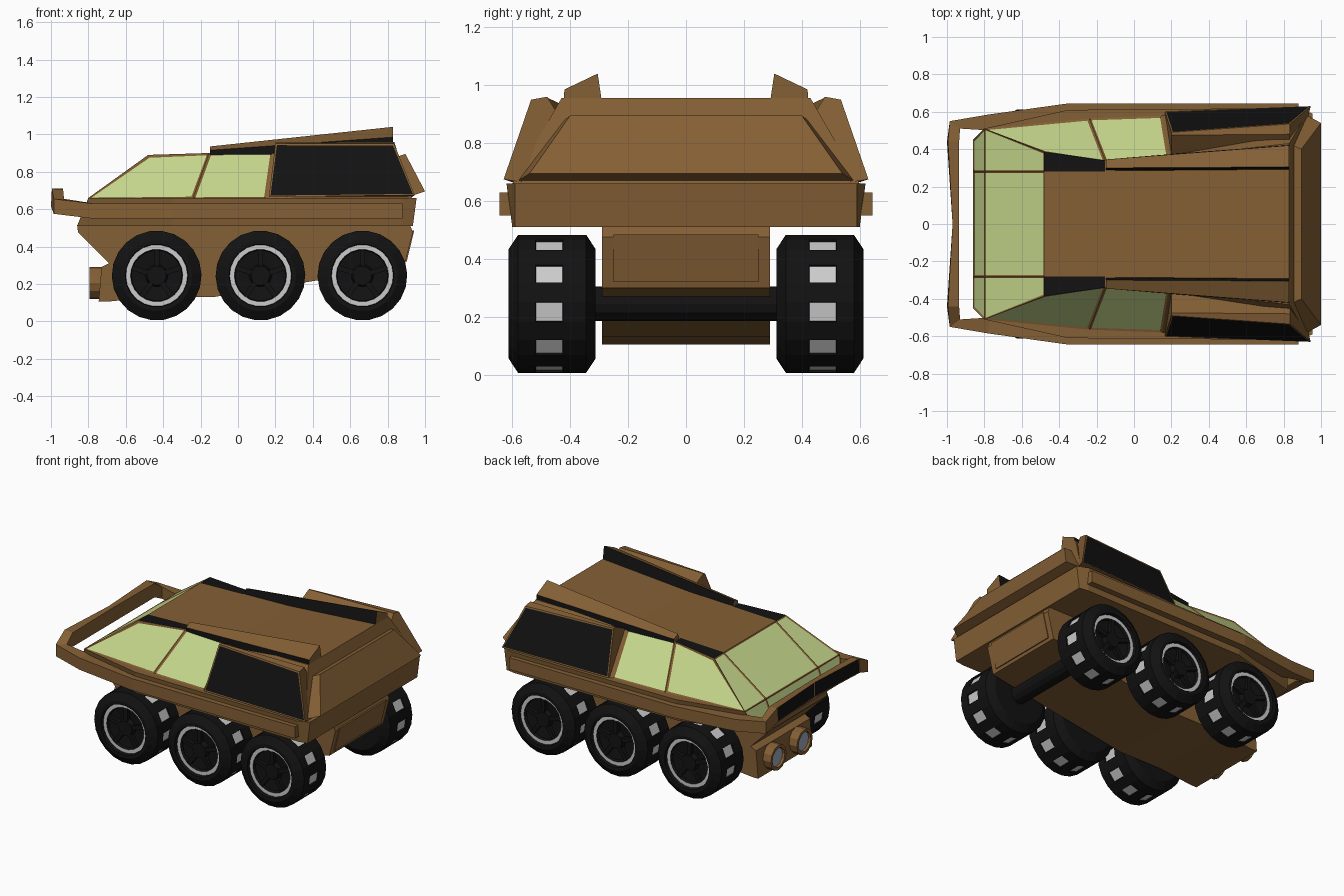
import bpy, bmesh
from math import sin, cos, pi, radians

if "Cube" in bpy.data.objects:
    bpy.data.objects.remove(bpy.data.objects["Cube"])


def material(name, rgb):
    m = bpy.data.materials.new(name)
    m.diffuse_color = (*rgb, 1)
    m.use_nodes = True
    m.node_tree.nodes["Principled BSDF"].inputs["Base Color"].default_value = m.diffuse_color
    return m


BROWN = material("brown_paint", (0.23, 0.115, 0.035))
BLACK = material("black_trim", (0.006, 0.006, 0.006))
GLASS = material("green_glass", (0.56, 0.68, 0.26))
GREY = material("light_grey", (0.6, 0.6, 0.6))
LENS = material("lens", (0.36, 0.4, 0.5))


def loft(name, rings, mat, paint=None, split=False):
    """Bridge rings of points; paint = {face index: (material, inset, depth)}."""
    bm = bmesh.new()
    rows = [[bm.verts.new(p) for p in r] for r in rings]
    n = len(rows[0])
    faces = []
    for a, b in zip(rows, rows[1:]):
        for i in range(n):
            j = (i + 1) % n
            faces.append(bm.faces.new((a[i], a[j], b[j], b[i])))
    front = rows[0]
    if split:  # eight-point front end divided into three panes
        for q in ((0, 1, 2, 7), (7, 2, 3, 6), (6, 3, 4, 5)):
            faces.append(bm.faces.new([front[k] for k in q]))
    else:
        faces.append(bm.faces.new(front))
    faces.append(bm.faces.new(rows[-1]))
    bmesh.ops.recalc_face_normals(bm, faces=bm.faces[:])
    slots = [mat]
    for k, (m, inset, depth) in (paint or {}).items():
        if m not in slots:
            slots.append(m)
        f = faces[k]
        if inset:
            bmesh.ops.inset_individual(bm, faces=[f], thickness=inset, depth=depth)
        f.material_index = slots.index(m)
    me = bpy.data.meshes.new(name)
    bm.to_mesh(me)
    bm.free()
    for m in slots:
        me.materials.append(m)
    ob = bpy.data.objects.new(name, me)
    bpy.context.collection.objects.link(ob)
    return ob


def flip(ring, s):
    return [(x, y * s, z) for x, y, z in ring]


def both(name, rings, mat, paint=None):
    for s, side in ((1, "left"), (-1, "right")):
        loft(f"{name}_{side}", [flip(r, s) for r in rings], mat, paint)


def section(b, t, q=0.28):
    """Symmetric eight-point section from a lower and an upper corner."""
    half = [(b[0], q, b[2]), b, t, (t[0], q, t[2])]
    mir = flip(half, -1)[::-1]
    return half[1:] + mir + half[:1]


# Belt body with lower windscreen
belt = [((-.86, .45, .51), (-.80, .51, .66)), ((-.35, .59, .51), (-.35, .61, .66)),
        ((.87, .60, .51), (.88, .62, .66)), ((.935, .59, .51), (.955, .59, .66))]
loft("belt_body", [section(*p) for p in belt], BROWN,
     {24 + i: (GLASS, .012, -.005) for i in range(3)}, split=True)

# Cabin with side windows, windscreen and black roof flanks
cabin = [((-.80, .51, .66), (-.48, .385, .89)), ((-.24, .565, .66), (-.155, .34, .90)),
         ((.15, .58, .66), (.185, .36, .91)), ((.93, .60, .66), (.83, .43, .955))]
paint = {k: (GLASS, .016, -.006) for k in (0, 4, 8, 12)}
paint.update({24 + i: (GLASS, .012, -.005) for i in range(3)})
paint.update({k: (BLACK, 0, 0) for k in (1, 3)})
loft("cabin", [section(*p) for p in cabin], BROWN, paint, split=True)

# Lower hull
hull = [(-.86, .515), (-.855, .475), (-.69, .31), (-.73, .29), (-.745, .105), (-.70, .105),
        (-.45, .13), (-.13, .13), (.40, .215), (.89, .30), (.935, .475), (.92, .515)]
loft("lower_hull", [[(x, s * .29, z) for x, z in hull] for s in (1, -1)], BROWN)
loft("rear_hatch", [[(.89 + d, -.25, .32), (.89 + d, .25, .32),
                     (.93 + d, .25, .485), (.93 + d, -.25, .485)] for d in (0, .012)], BROWN)

# Side strips running into the front bumper
strip = [(.88, .645, .88, .58, .55, .63), (-.35, .645, -.35, .58, .55, .63),
         (-.78, .585, -.77, .50, .55, .63), (-.985, .55, -.93, .51, .575, .655),
         (-.985, .44, -.935, .44, .61, .705)]
half = [[(ox, oy, a), (ox, oy, b), (ix, iy, b), (ix, iy, a)] for ox, oy, ix, iy, a, b in strip]
mid = [(-.97, 0, .61), (-.97, 0, .71), (-.935, 0, .71), (-.935, 0, .61)]
bumper = half + [mid] + [flip(r, -1) for r in half[::-1]]
# stretch the middle slightly forward to the full length
bumper[4] = [(-1.0, .44, .615), (-.995, .44, .71), (-.935, .44, .705), (-.935, .44, .61)]
bumper[6] = flip(bumper[4], -1)
loft("side_strip_and_bumper", bumper, BROWN, {k: (BLACK, .006, -.003) for k in (16, 20)})

# Rear side panels
both("rear_side_panel",
     [[(.165, .60, .665), (.20, .49, .95), (.20, .475, .955), (.20, .37, .905), (.17, .55, .665)],
      [(.945, .63, .675), (.835, .535, .95), (.835, .48, .96), (.835, .43, .88), (.93, .57, .665)]],
     BROWN, {0: (BLACK, .012, 0)})

# Roof fins
both("roof_fin",
     [[(-.15, .285, .89), (-.15, .30, .935), (-.15, .345, .915), (-.15, .345, .89)],
      [(.83, .29, .94), (.83, .305, 1.04), (.83, .42, .985), (.83, .425, .90)]],
     BROWN, {0: (BLACK, 0, 0), 2: (BLACK, 0, 0)})

# Tailgate slab
loft("tailgate", [[(.85, -.42, .88), (.85, .42, .88), (.925, .58, .67), (.925, -.58, .67)],
                  [(.895, -.40, .895), (.895, .40, .895), (1.0, .54, .695), (1.0, -.54, .695)]], BROWN)


def ring_y(cx, cz, r, y, n, turn=0.0):
    return [(cx + r * cos(turn + 2 * pi * i / n), y, cz + r * sin(turn + 2 * pi * i / n))
            for i in range(n)]


def ring_x(x, cy, cz, r, n):
    return [(x, cy + r * cos(2 * pi * i / n), cz + r * sin(2 * pi * i / n)) for i in range(n)]


# Wheels: radius and y of each ring from the inner to the outer side
N = 22
profile = [(.17, .312), (.19, .312), (.24, .345), (.24, .425), (.24, .52), (.24, .58),
           (.19, .613), (.168, .613), (.165, .59), (.14, .59), (.135, .57), (.06, .56),
           (.05, .59)]
tread = {3 * N + i: (GREY, .003, -.008) for i in range(0, N, 2)}
rim = {8 * N + i: (GREY, 0, 0) for i in range(N)}
for name, x in (("front", -.435), ("middle", .12), ("rear", .665)):
    both(f"{name}_wheel", [ring_y(x, .245, r, y, N, radians(-15)) for r, y in profile],
         BLACK, {**tread, **rim})
    loft(f"{name}_axle", [ring_y(x, .245, .06, y, 12) for y in (-.33, .33)], BLACK)
    for s in (1, -1):  # wheel spokes
        for k in range(5):
            a = 2 * pi * k / 5 + pi / 2
            u, v = (cos(a), sin(a)), (-sin(a), cos(a))
            loft(f"{name}_spoke", [[(x + u[0] * r + v[0] * w, s * y, .245 + u[1] * r + v[1] * w)
                                    for w, y in ((-.014, .56), (.014, .56), (.014, .588), (-.014, .588))]
                                   for r in (.04, .137)], BLACK)

# Headlights
both("headlight", [ring_x(x, .14, .205, r, 12) for x, r in
                   ((-.70, .085), (-.795, .085), (-.795, .066), (-.78, .062))], BROWN, {37: (LENS, 0, 0)})
